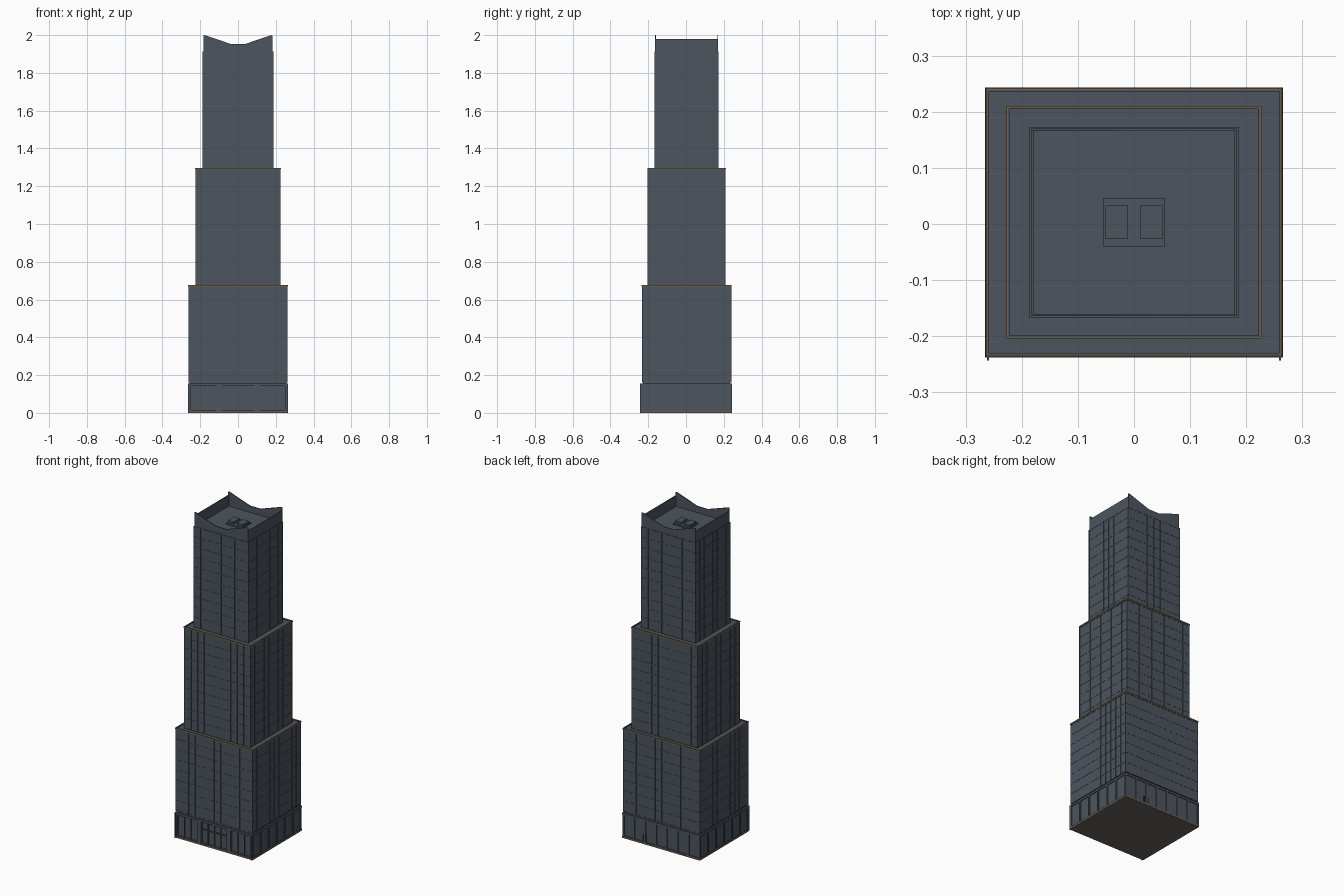
import bpy, bmesh

if "Cube" in bpy.data.objects:
    bpy.data.objects.remove(bpy.data.objects["Cube"])

YC = 0.003  # tower body sits slightly behind the entrance frames


def material(name, r, g, b):
    m = bpy.data.materials.new(name)
    m.diffuse_color = (r, g, b, 1)
    m.use_nodes = True
    m.node_tree.nodes["Principled BSDF"].inputs["Base Color"].default_value = m.diffuse_color
    return m


GLASS = material("slate glass", 0.072, 0.090, 0.110)
GOLD = material("bronze trim", 0.20, 0.125, 0.045)
STONE = material("warm grey base stone", 0.132, 0.122, 0.113)
DOOR = material("near black door", 0.015, 0.017, 0.020)


def boxes(name, mat, items):
    """One object from boxes given as (x0, x1, y0, y1, z0, z1)."""
    bm = bmesh.new()
    for x0, x1, y0, y1, z0, z1 in items:
        vs = bmesh.ops.create_cube(bm, size=1)["verts"]
        for v in vs:
            v.co = (x1 if v.co.x > 0 else x0,
                    y1 if v.co.y > 0 else y0,
                    z1 if v.co.z > 0 else z0)
    return finish(name, mat, bm)


def finish(name, mat, bm):
    bmesh.ops.recalc_face_normals(bm, faces=bm.faces)
    me = bpy.data.meshes.new(name)
    bm.to_mesh(me)
    bm.free()
    me.materials.append(mat)
    ob = bpy.data.objects.new(name, me)
    bpy.context.collection.objects.link(ob)
    return ob


def ring(hx, hy, t, z0, z1):
    """Four walls forming a rectangular ring of thickness t."""
    return [(-hx, hx, YC - hy, YC - hy + t, z0, z1),
            (-hx, hx, YC + hy - t, YC + hy, z0, z1),
            (-hx, -hx + t, YC - hy + t, YC + hy - t, z0, z1),
            (hx - t, hx, YC - hy + t, YC + hy - t, z0, z1)]


def tier(name, hx, hy, z0, z1, floors, nx, ny, coping=True):
    """Glass shaft with floor bands, vertical mullions and a roof parapet."""
    d = 0.002
    gx, gy = hx - d, hy - d
    roof = z1 - 0.006 if coping else z1
    boxes(name + "_glass", GLASS, [(-gx, gx, YC - gy, YC + gy, z0, roof)])
    bands = []
    for i in range(floors + 1):
        z = z0 + (roof - z0 - 0.006) * i / floors
        bands += ring(hx - 0.0007, hy - 0.0007, 0.004, z, z + 0.005)
    boxes(name + "_floor_bands", GLASS, bands)
    fins, w = [], 0.0015
    for i in range(nx + 1):
        x = -hx + w + (2 * hx - 2 * w) * i / nx
        for ya, yb in ((YC - hy, YC - gy + 0.001), (YC + gy - 0.001, YC + hy)):
            fins.append((x - w, x + w, ya, yb, z0, roof))
    for i in range(ny + 1):
        y = YC - hy + w + (2 * hy - 2 * w) * i / ny
        for xa, xb in ((-hx, -gx + 0.001), (gx - 0.001, hx)):
            fins.append((xa, xb, y - w, y + w, z0, roof))
    boxes(name + "_mullions", GLASS, fins)
    if coping:
        boxes(name + "_parapet", GLASS, ring(hx, hy, 0.004, roof - 0.002, z1))
        boxes(name + "_bronze_line", GOLD,
              ring(hx + 0.0015, hy + 0.0015, 0.0025, z1 - 0.007, z1 + 0.0005))


# Three stepped shafts
tier("lower_tier", 0.262, 0.237, 0.162, 0.676, 8, 12, 11)
tier("middle_tier", 0.226, 0.206, 0.668, 1.297, 10, 10, 9)
tier("upper_tier", 0.187, 0.170, 1.288, 1.912, 10, 8, 8, coping=False)

# Podium: base slab, body, shadow gap and cornice
boxes("base_slab", STONE, [(-0.265, 0.265, YC - 0.240, YC + 0.240, 0, 0.004)])
boxes("base_bronze_line", GOLD, ring(0.2655, 0.2405, 0.002, 0.003, 0.008))
boxes("podium_body", GLASS, [(-0.260, 0.260, YC - 0.228, YC + 0.235, 0.004, 0.150)])
boxes("podium_neck", GLASS, [(-0.256, 0.256, YC - 0.231, YC + 0.231, 0.149, 0.163)])
boxes("podium_cornice", GLASS, ring(0.265, 0.240, 0.014, 0.142, 0.155))
boxes("podium_plinth", GLASS, ring(0.265, 0.240, 0.014, 0.006, 0.014))

# Podium piers on the sides and back
piers = []
for i in range(7):
    y = YC - 0.234 + 0.078 * i
    for s in (-1, 1):
        xa, xb = sorted((s * 0.258, s * 0.265))
        piers.append((xa, xb, y - 0.005, y + 0.005, 0.01, 0.145))
for i in range(8):
    x = -0.259 + 0.074 * i
    piers.append((x - 0.005, x + 0.005, YC + 0.232, YC + 0.240, 0.01, 0.145))
boxes("podium_piers", GLASS, piers)

# Front bays: wide piers between three glazed openings
YF = YC - 0.240
boxes("front_piers", GLASS,
      [(a, b, YF, YF + 0.014, 0.01, 0.145) for a, b in
       ((-0.265, -0.250), (-0.115, -0.087), (0.087, 0.115), (0.250, 0.265))])
boxes("corner_posts", GLASS,
      [(s * 0.260 - 0.002, s * 0.260 + 0.002, -0.243, YF + 0.002, 0, 0.155) for s in (-1, 1)])
glazing = []
for a, b, n in ((-0.250, -0.115, 3), (-0.087, 0.087, 4), (0.115, 0.250, 3)):
    for i in range(n + 1):
        x = a + (b - a) * i / n
        glazing.append((x - 0.002, x + 0.002, YF + 0.005, YF + 0.014, 0.01, 0.145))
glazing.append((-0.087, 0.087, YF + 0.005, YF + 0.014, 0.095, 0.100))
boxes("front_bay_mullions", GLASS, glazing)

# Service door at the back
boxes("service_door", DOOR, [(0.098, 0.130, YC + 0.230, YC + 0.2375, 0.006, 0.055)])

# Crown: notched front and back walls, flat side walls
CX, CY, T = 0.183, 0.167, 0.004
profile = [(-CX, 1.90), (CX, 1.90), (CX, 1.998), (0.176, 2.0), (0.035, 1.952),
           (-0.035, 1.952), (-0.176, 2.0), (-CX, 1.998)]
for name, y in (("crown_front", YC - CY), ("crown_back", YC + CY - T)):
    bm = bmesh.new()
    face = bm.faces.new([bm.verts.new((x, y, z)) for x, z in profile])
    new = bmesh.ops.extrude_face_region(bm, geom=[face])["geom"]
    bmesh.ops.translate(bm, vec=(0, T, 0),
                        verts=[v for v in new if isinstance(v, bmesh.types.BMVert)])
    finish(name, GLASS, bm)
boxes("crown_sides", GLASS,
      [(min(s * CX, s * (CX - T)), max(s * CX, s * (CX - T)),
        YC - CY + T, YC + CY - T, 1.90, 1.98) for s in (-1, 1)])

# Rooftop plant on its pad
boxes("roof_pad", GLASS, [(-0.055, 0.055, YC - 0.043, YC + 0.043, 1.91, 1.920)])
boxes("roof_units", GLASS,
      [(s * 0.031 - 0.020, s * 0.031 + 0.020, YC - 0.030, YC + 0.030, 1.918, 1.932)
       for s in (-1, 1)])
